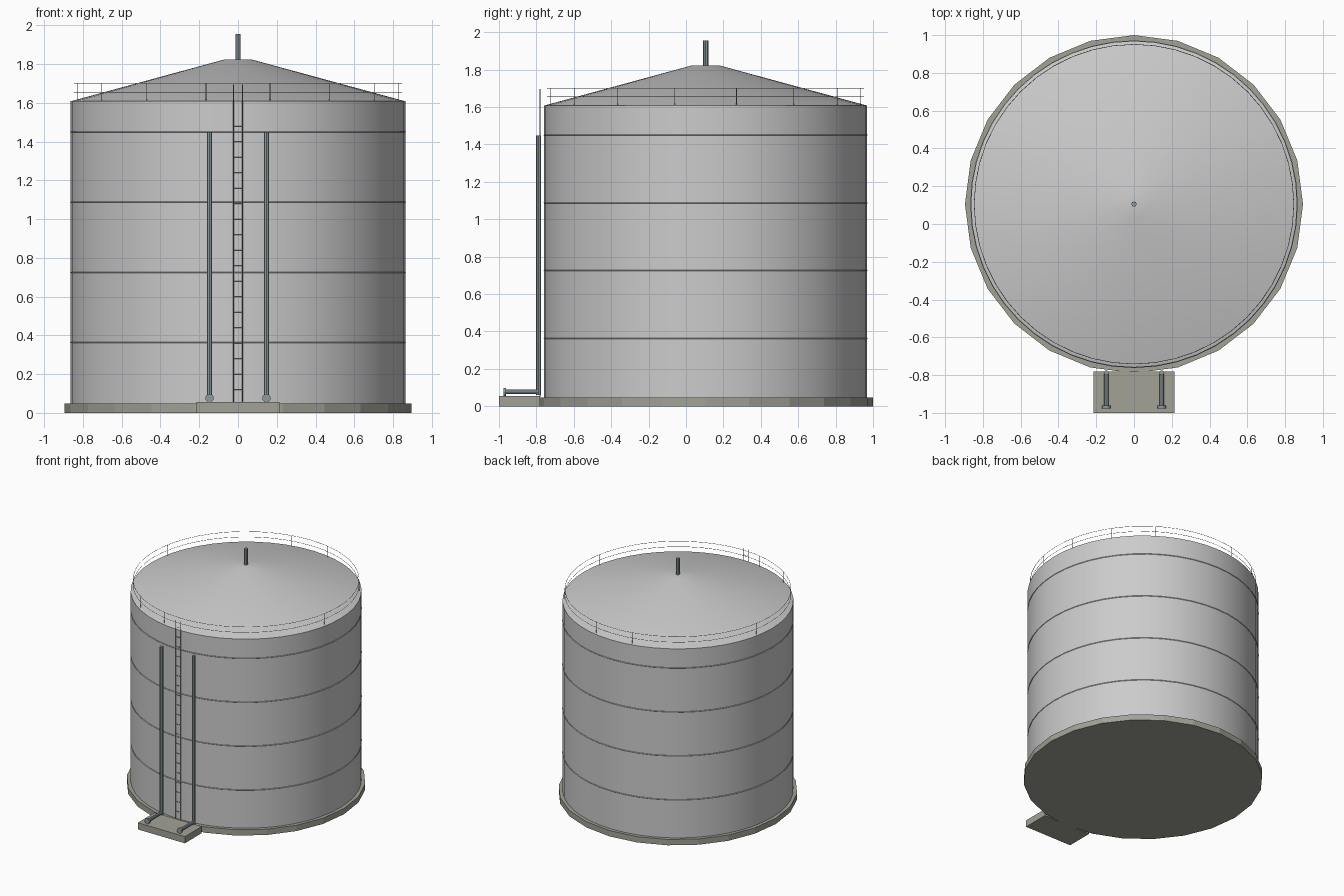
import bpy
from math import pi, sin, cos
from mathutils import Vector

if "Cube" in bpy.data.objects:
    bpy.data.objects.remove(bpy.data.objects["Cube"])

CY = 0.105   # tank axis offset in y


def material(name, rgb):
    m = bpy.data.materials.new(name)
    m.diffuse_color = (*rgb, 1)
    m.use_nodes = True
    m.node_tree.nodes["Principled BSDF"].inputs["Base Color"].default_value = m.diffuse_color
    return m


concrete = material("concrete", (0.36, 0.36, 0.31))
steel = material("pipe_steel", (0.27, 0.33, 0.34))


def finish(name, mat=None, smooth=True):
    ob = bpy.context.object
    ob.name = name
    if mat:
        ob.data.materials.append(mat)
    if smooth:
        bpy.ops.object.shade_smooth_by_angle(angle=pi / 6)
    return ob


def frustum(name, r1, r2, z0, z1, sides, mat=None, smooth=True):
    bpy.ops.mesh.primitive_cone_add(vertices=sides, radius1=r1, radius2=r2, depth=z1 - z0,
                                    location=(0, CY, (z0 + z1) / 2))
    return finish(name, mat, smooth)


def rod(name, a, b, r, sides=8, mat=steel):
    a, b = Vector(a), Vector(b)
    d = b - a
    bpy.ops.mesh.primitive_cylinder_add(vertices=sides, radius=r, depth=d.length, location=(a + b) / 2,
                                        rotation=d.to_track_quat('Z', 'Y').to_euler())
    return finish(name, mat, sides > 6)


def ring(name, radius, thick, z, mat=None):
    bpy.ops.mesh.primitive_torus_add(major_radius=radius, minor_radius=thick, major_segments=48,
                                     minor_segments=4, location=(0, CY, z))
    return finish(name, mat)


# foundation, shell and conical roof
frustum("foundation", 0.895, 0.895, 0, 0.048, 24, concrete, False)
frustum("tank_shell", 0.864, 0.864, 0.048, 1.608, 48)
frustum("roof", 0.862, 0.075, 1.608, 1.822, 48)
rod("roof_vent", (0, CY, 1.815), (0, CY, 1.955), 0.014)

# weld seams around the shell
for i in range(4):
    ring(f"shell_seam_{i + 1}", 0.864, 0.003, 0.3625 * (i + 1))

# thin roof guard rail
for i, z in enumerate((1.655, 1.70)):
    ring(f"guard_rail_{i + 1}", 0.846, 0.0015, z, steel)
for i in range(16):
    t = 2 * pi * (i + 0.5) / 16
    x, y = 0.846 * cos(t), CY + 0.846 * sin(t)
    rod(f"guard_post_{i + 1}", (x, y, 1.605), (x, y, 1.70), 0.0015, 4)

# thin ladder on the front
for s, side in ((-1, "left"), (1, "right")):
    rod(f"ladder_rail_{side}", (0.023 * s, -0.78, 0.05), (0.023 * s, -0.78, 1.695), 0.002, 4)
for i in range(20):
    z = 0.12 + i * 0.08
    rod(f"ladder_rung_{i + 1}", (-0.023, -0.78, z), (0.023, -0.78, z), 0.0012, 4)

# pipe pad in front of the tank
bpy.ops.mesh.primitive_cube_add(size=1, location=(0, -0.89, 0.0275))
bpy.context.object.scale = (0.43, 0.22, 0.055)
finish("pipe_pad", concrete, False)

# twin riser pipes with outlets and end flanges
for s, side in ((-1, "left"), (1, "right")):
    x = 0.147 * s
    rod(f"riser_pipe_{side}", (x, -0.788, 0.06), (x, -0.788, 1.448), 0.0135)
    rod(f"outlet_pipe_{side}", (x, -0.965, 0.077), (x, -0.785, 0.077), 0.0125)
    rod(f"outlet_flange_{side}", (x, -0.977, 0.076), (x, -0.962, 0.076), 0.022, 12)
